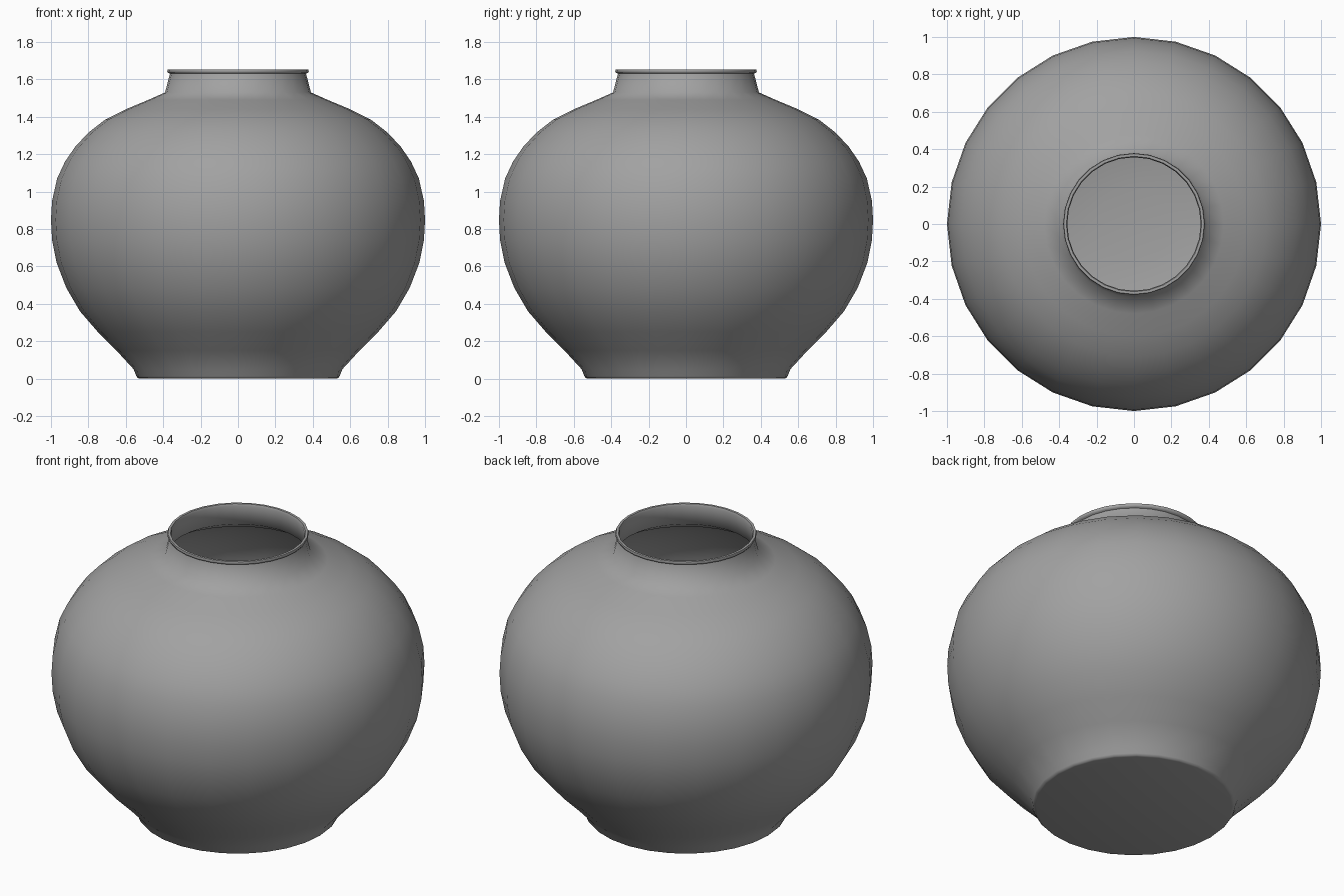
import bpy
import bmesh
import math
from mathutils import Vector

cube = bpy.data.objects.get("Cube")
if cube:
    bpy.data.objects.remove(cube, do_unlink=True)

SIDES = 28
WALL = 0.025

# Glaze colour
glaze = bpy.data.materials.new("plain_grey")
glaze.use_nodes = True
grey = (0.36, 0.36, 0.36, 1)
glaze.diffuse_color = grey
bsdf = next(n for n in glaze.node_tree.nodes if n.type == "BSDF_PRINCIPLED")
bsdf.inputs["Base Color"].default_value = grey

# Profiles as (radius, height)
foot = [(0, 0), (0.525, 0), (0.535, 0.003), (0.543, 0.012), (0.558, 0.05)]
body = [(0.65, 0.15), (0.75, 0.25), (0.845, 0.36), (0.918, 0.485),
        (0.97, 0.62), (0.994, 0.74), (1.0, 0.85), (0.994, 0.95),
        (0.967, 1.07), (0.925, 1.16), (0.87, 1.24), (0.80, 1.315),
        (0.71, 1.385), (0.60, 1.44), (0.48, 1.49)]
neck = [(0.39, 1.53), (0.364, 1.63)]
lip = [(0.374, 1.634), (0.379, 1.642), (0.376, 1.652), (0.362, 1.652), (0.357, 1.64)]
inner_neck = [(0.375, 1.525)]
inner_floor = [(0.5, 0.08), (0.36, 0.05), (0.2, 0.035), (0, 0.03)]


def inset(points, distance):
    """Shift an open profile inward along its normals."""
    result = []
    for i in range(1, len(points) - 1):
        t = Vector(points[i + 1]) - Vector(points[i - 1])
        n = Vector((-t.y, t.x)).normalized()
        result.append(tuple(Vector(points[i]) + n * distance))
    return result


inside = list(reversed(inset([foot[-1]] + body + neck[:1], WALL)))
profile = foot + body + neck + lip + inner_neck + inside + inner_floor

# Lathe the closed wall section around the vertical axis
bm = bmesh.new()
verts = [bm.verts.new((r, 0, z)) for r, z in profile]
edges = [bm.edges.new(pair) for pair in zip(verts, verts[1:])]
bmesh.ops.spin(bm, geom=verts + edges, cent=(0, 0, 0), axis=(0, 0, 1),
               angle=math.tau, steps=SIDES, use_duplicate=False)
bmesh.ops.remove_doubles(bm, verts=bm.verts, dist=0.0005)
bmesh.ops.recalc_face_normals(bm, faces=bm.faces)
mesh = bpy.data.meshes.new("jar")
bm.to_mesh(mesh)
bm.free()
mesh.materials.append(glaze)

jar = bpy.data.objects.new("jar", mesh)
bpy.context.collection.objects.link(jar)
bpy.ops.object.select_all(action="DESELECT")
jar.select_set(True)
bpy.context.view_layer.objects.active = jar
bpy.ops.object.shade_smooth_by_angle(angle=math.radians(62))
